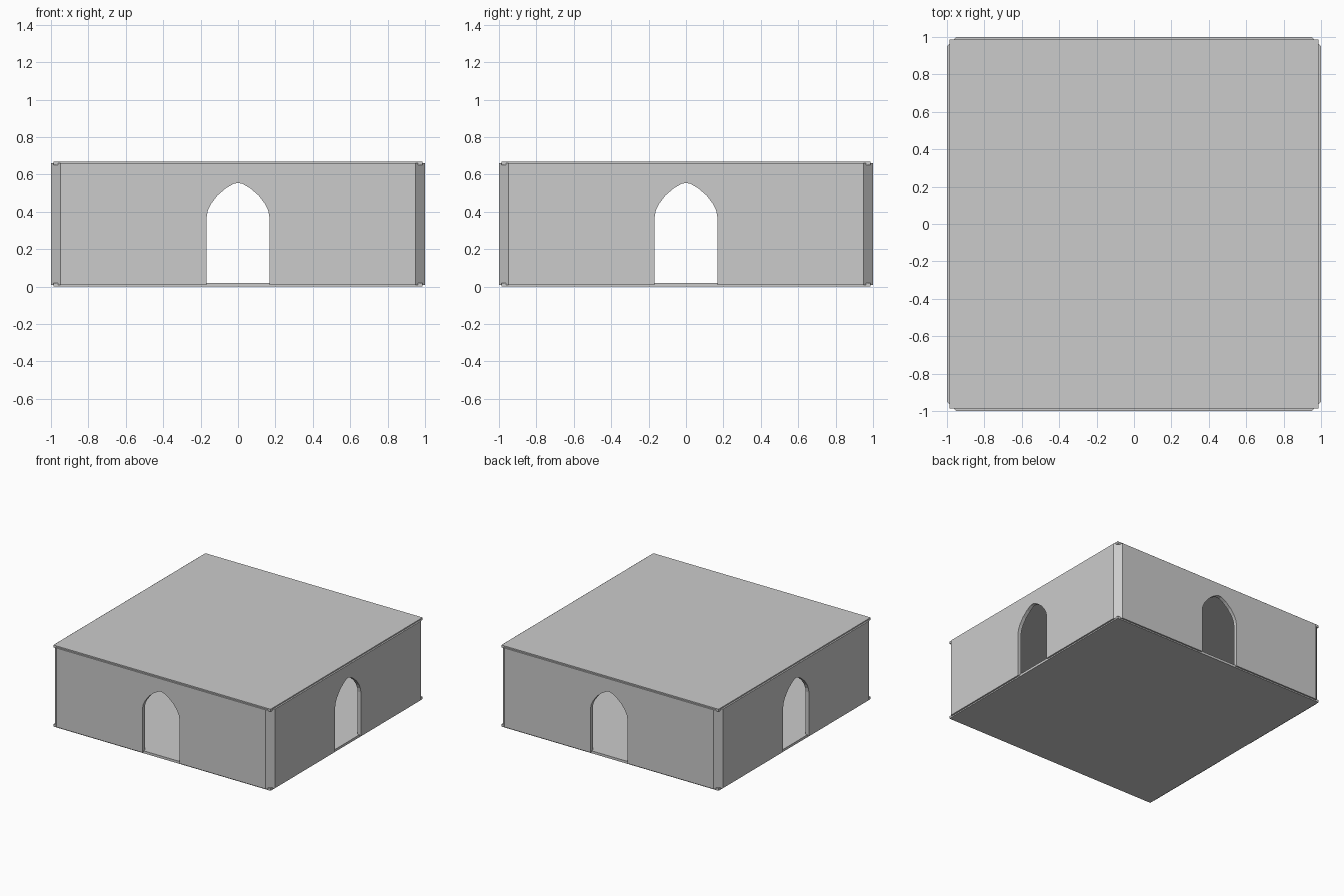
import bpy, bmesh, math
from mathutils import Matrix, Vector

if "Cube" in bpy.data.objects:
    bpy.data.objects.remove(bpy.data.objects["Cube"])

OUT, INN, CH = 1.0, 0.97, 0.95      # outer face, inner face, start of the corner bevel
Z0, Z1 = 0.01, 0.66                 # wall bottom and top
SLAB = 0.987                        # half size of floor and roof


def prism(name, outline, direction, turn=0.0):
    """Extrude a closed outline along a direction, then turn it about z."""
    bm = bmesh.new()
    face = bm.faces.new([bm.verts.new(p) for p in outline])
    res = bmesh.ops.extrude_face_region(bm, geom=[face], use_keep_orig=True)
    moved = [g for g in res["geom"] if isinstance(g, bmesh.types.BMVert)]
    bmesh.ops.translate(bm, verts=moved, vec=Vector(direction))
    bmesh.ops.rotate(bm, verts=bm.verts, cent=(0, 0, 0),
                     matrix=Matrix.Rotation(turn, 3, 'Z'))
    bmesh.ops.recalc_face_normals(bm, faces=bm.faces)
    mesh = bpy.data.meshes.new(name)
    bm.to_mesh(mesh)
    bm.free()
    obj = bpy.data.objects.new(name, mesh)
    bpy.context.collection.objects.link(obj)
    return obj


# Half of the doorway profile, from the ground up to the apex
half = [(0.168, Z0), (0.168, 0.37), (0.162, 0.405), (0.146, 0.44), (0.11, 0.488),
        (0.064, 0.527), (0.022, 0.551), (0, 0.555)]
door = [(-x, z) for x, z in half] + half[-2::-1]
wall = [(-CH, Z0)] + door + [(CH, Z0), (CH, Z1), (-CH, Z1)]
corner = [(CH, -OUT), (OUT, -CH), (INN, -CH), (CH, -INN)]

# Four arched walls and four bevelled corners
for i, side in enumerate(("front", "right", "back", "left")):
    turn = i * math.pi / 2
    prism(side + "_wall", [(x, -OUT, z) for x, z in wall], (0, OUT - INN, 0), turn)
    prism(side + "_corner", [(x, y, Z0) for x, y in corner], (0, 0, Z1 - Z0), turn)

# Floor and roof slabs
square = [(-SLAB, -SLAB), (SLAB, -SLAB), (SLAB, SLAB), (-SLAB, SLAB)]
prism("floor", [(x, y, 0) for x, y in square], (0, 0, 0.02))
prism("roof", [(x, y, 0.65) for x, y in square], (0, 0, 0.02))
